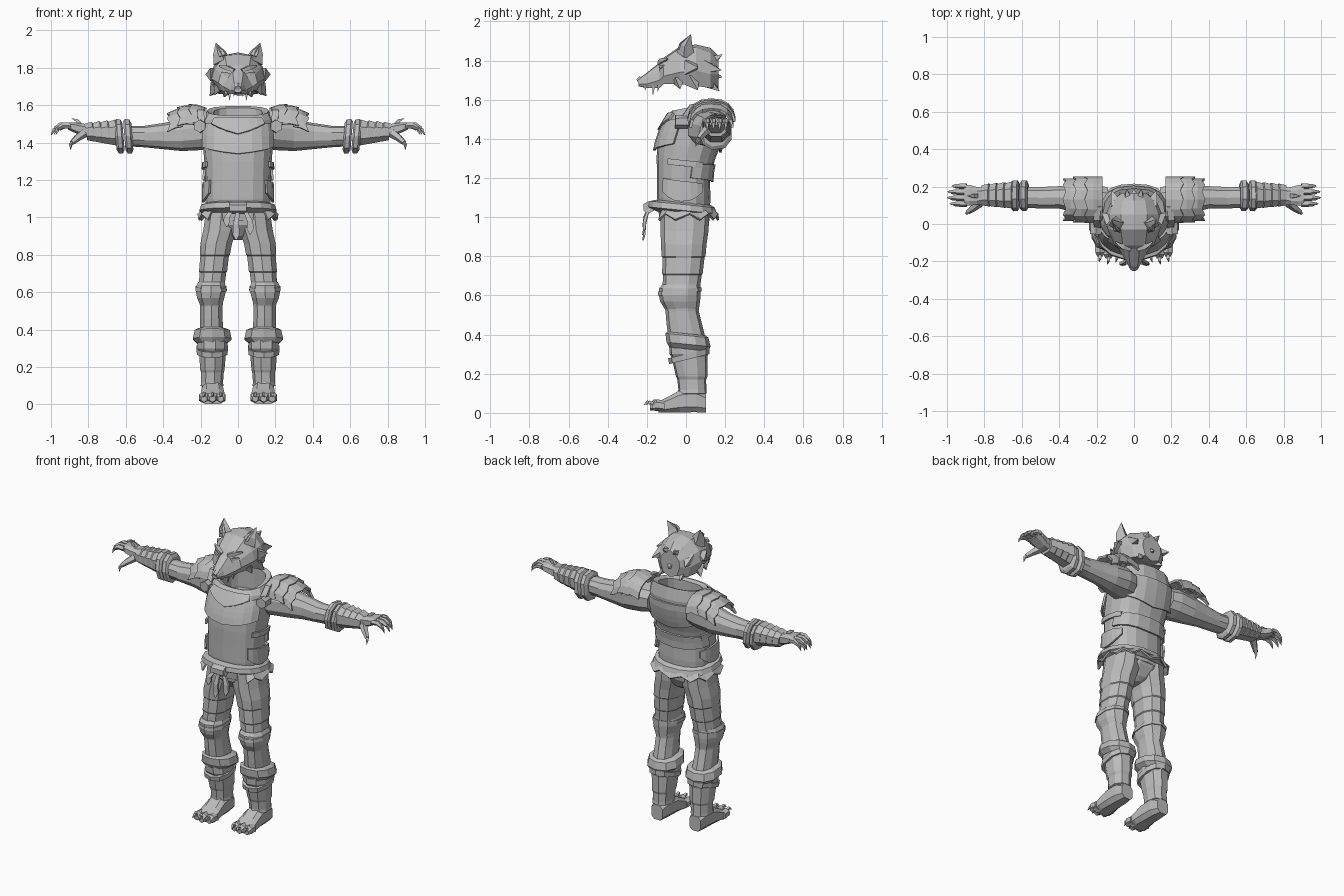
import bpy, bmesh, math
from mathutils import Vector

GREY = bpy.data.materials.new("plain_grey")
GREY.diffuse_color = (0.5, 0.5, 0.5, 1)


def loft(name, rings, mirror=False, closed=True, caps=True, thick=0):
    """Skin a list of equal-length point rings."""
    bm = bmesh.new()
    vs = [[bm.verts.new(p) for p in r] for r in rings]
    n = len(vs[0])
    for a, b in zip(vs, vs[1:]):
        for i in range(n if closed else n - 1):
            j = (i + 1) % n
            bm.faces.new((a[i], a[j], b[j], b[i]))
    if closed and caps:
        bm.faces.new(vs[0][::-1])
        bm.faces.new(vs[-1])
    bmesh.ops.recalc_face_normals(bm, faces=bm.faces)
    me = bpy.data.meshes.new(name)
    bm.to_mesh(me)
    bm.free()
    me.materials.append(GREY)
    ob = bpy.data.objects.new(name, me)
    bpy.context.collection.objects.link(ob)
    if thick:
        s = ob.modifiers.new("thickness", 'SOLIDIFY')
        s.thickness, s.offset = thick, 0
    if mirror:
        m = ob.modifiers.new("mirror", 'MIRROR')
        m.use_mirror_merge = False
    return ob


def power(v, p):
    return math.copysign(abs(v) ** (2 / p), v)


def oval(axis, c, a0, a1, b0, b1, n=10, p=2.3, tilt=0):
    """Rounded cross-section across an axis, given by its extents."""
    out = []
    for i in range(n):
        t = 2 * math.pi * (i + 0.5) / n
        a = (a0 + a1) / 2 + (a1 - a0) / 2 * power(math.cos(t), p)
        b = (b0 + b1) / 2 + (b1 - b0) / 2 * power(math.sin(t), p)
        d = c + tilt * (b - (b0 + b1) / 2)
        out.append({'x': (d, a, b), 'y': (a, d, b), 'z': (a, b, d)}[axis])
    return out


def tube(name, axis, secs, mirror=True, **kw):
    return loft(name, [oval(axis, *s, **kw) for s in secs], mirror)


def limb(name, pts, radii, n=5, mirror=True):
    """Tapered bar along a short path."""
    pts = [Vector(p) for p in pts]
    q = (pts[-1] - pts[0]).to_track_quat('Z', 'Y')
    ang = [2 * math.pi * (i + 0.5) / n for i in range(n)]
    return loft(name, [[p + q @ Vector((r * math.cos(a), r * math.sin(a), 0)) for a in ang]
                       for p, r in zip(pts, radii)], mirror)


# ---- torso: z, half width, front y, back y
TORSO = [(0.98, .165, -.135, .12), (1.1, .175, -.148, .125), (1.2, .175, -.148, .122), (1.3, .18, -.15, .15),
         (1.36, .185, -.148, .175), (1.45, .19, -.125, .2), (1.52, .185, -.095, .205), (1.57, .165, -.07, .19)]


def torso_pt(t, z, off=0, dz=0):
    z = min(max(z, TORSO[0][0]), TORSO[-1][0])
    for a, b in zip(TORSO, TORSO[1:]):
        if z <= b[0]:
            f = (z - a[0]) / (b[0] - a[0])
            w, y0, y1 = (a[k] + (b[k] - a[k]) * f for k in (1, 2, 3))
            break
    return Vector(((w + off) * power(math.sin(t), 2.5),
                   (y0 + y1) / 2 - ((y1 - y0) / 2 + off) * power(math.cos(t), 2.5), z + dz))


TH = [2 * math.pi * i / 16 for i in range(16)]
body = [[torso_pt(t, s[0]) for t in TH] for s in TORSO]
for p in body[-1]:
    p.z += 0.2 * (p.y - 0.06)
rim = [Vector((p.x * .8, .06 + (p.y - .06) * .82, p.z - .01)) for p in body[-1]]
floor = [Vector((p.x, p.y, 1.44)) for p in rim]
loft("torso", body + [rim, floor])


def panel(name, t0, t1, n, top, bottom, o_top=.012, o_bot=.012, mirror=False, rows=4):
    """Armour plate hugging the torso between two angles in degrees."""
    rings = []
    for k in range(rows + 1):
        f = k / rows
        row = []
        for i in range(n + 1):
            u = i / n
            t = math.radians(t0 + (t1 - t0) * u)
            z = top(u) * (1 - f) + bottom(u) * f
            p = torso_pt(t, z, o_top * (1 - f) + o_bot * f)
            p.z = z
            row.append(p)
        rings.append(row)
    loft(name, rings, mirror, closed=False, thick=.012)


vee = lambda base, dip: (lambda u: base - dip * (1 - abs(2 * u - 1)))
flat = lambda z: (lambda u: z)
panel("chest_plate", -68, 68, 8, vee(1.5, -.0), vee(1.375, .035), .004, .014)
panel("collar_plate", -40, 40, 6, vee(1.53, .0), vee(1.5, .055), .0, .015, rows=2)
panel("back_plate", 110, 250, 8, flat(1.5), vee(1.38, .05), .006, .012)
panel("back_band", 100, 260, 8, flat(1.27), vee(1.2, .02), .004, .012, rows=2)
panel("side_plate", 50, 125, 6, lambda u: 1.2 - .03 * u, lambda u: 1.13 - .05 * math.sin(u * 3.14), .01, .014, True, 2)
panel("side_strap", 60, 120, 4, lambda u: 1.3 - .02 * u, lambda u: 1.27 - .02 * u, .008, .01, True, 1)

# ---- belt, ragged hem and sash
tube("belt", 'z', [(1.075, -.17, .17, -.155, .13), (1.065, -.2, .2, -.19, .15), (1.035, -.21, .21, -.195, .16),
                   (1.015, -.175, .175, -.15, .13)], mirror=False, n=16, tilt=-.1)
panel("ragged_hem", 45, 315, 16, flat(1.04), lambda u: .985 + .03 * (round(u * 16) % 2), .01, .045, rows=1)
limb("sash_knot", [(-.045, -.19, 1.05), (.045, -.19, 1.05)], [.032, .032], 6, False)
for nm, x0, x1, zb in (("sash_tail_left", -.025, -.06, .95), ("sash_tail_middle", .0, -.01, .88),
                       ("sash_tail_right", .03, .065, .91)):
    tube(nm, 'z', [(1.05, x0 - .012, x0 + .012, -.2, -.18), ((1.05 + zb) / 2, x1 - .022, x1 + .022, -.222, -.2),
                   (zb + .03, x1 - .026, x1 + .026, -.222, -.205), (zb, x1 - .004, x1 + .004, -.225, -.215)],
         mirror=False, n=4, p=2)
tube("hips", 'z', [(1.04, -.17, .17, -.135, .125), (.96, -.16, .16, -.125, .115), (.9, -.07, .07, -.08, .08),
                   (.88, -.02, .02, -.04, .05)], mirror=False, n=12)

# ---- legs
tube("trousers", 'z', [(1.03, .0, .175, -.13, .12), (.93, .005, .19, -.13, .115), (.86, .028, .205, -.128, .105),
                       (.8, .04, .208, -.125, .1), (.795, .045, .205, -.12, .095), (.71, .055, .212, -.122, .085),
                       (.705, .06, .208, -.118, .08), (.62, .07, .215, -.12, .07), (.52, .08, .205, -.105, .065),
                       (.46, .08, .205, -.1, .08), (.38, .075, .205, -.09, .1)])
tube("knee_guard", 'z', [(.655, .07, .215, -.122, .07), (.635, .062, .226, -.138, .075), (.6, .062, .228, -.138, .075),
                         (.57, .07, .222, -.132, .072), (.53, .082, .205, -.108, .066)])
tube("knee_band", 'z', [(.63, .058, .23, -.142, .08), (.61, .056, .232, -.144, .08)], tilt=.1)
tube("boot_cuff", 'z', [(.405, .065, .215, -.095, .1), (.395, .04, .235, -.105, .115), (.35, .03, .246, -.1, .125),
                        (.325, .06, .22, -.085, .115)], tilt=-.1)
tube("boot", 'z', [(.35, .055, .22, -.088, .112), (.3, .055, .22, -.085, .115), (.285, .064, .212, -.075, .11),
                   (.185, .072, .206, -.052, .11), (.17, .076, .2, -.045, .104), (.12, .08, .2, -.04, .105),
                   (.1, .078, .203, -.043, .107), (.095, .09, .19, -.03, .095)], n=9)
tube("boot_strap", 'z', [(.305, .05, .226, -.092, .12), (.275, .053, .223, -.086, .12)], tilt=.25)
tube("foot", 'y', [(.103, .095, .18, 0, .1), (.05, .08, .192, 0, .13), (-.03, .076, .196, 0, .12),
                   (-.09, .07, .2, 0, .085), (-.14, .072, .203, 0, .06)], n=8, p=3)
for i, x in enumerate((.092, .137, .182)):
    y = -.012 if i == 1 else 0
    limb("toe_%d" % (i + 1), [(x, -.11, .035), (x, -.15 + y, .04), (x, -.172 + y, .03)], [.03, .029, .018], 6)
    limb("toe_claw_%d" % (i + 1), [(x, -.16 + y, .045), (x, -.185 + y, .055), (x + .005, -.205 + y, .04)],
         [.012, .011, .001], 4)

# ---- arms
tube("arm", 'x', [(.14, 0, .2, 1.37, 1.53), (.2, .01, .215, 1.36, 1.54), (.3, .055, .215, 1.355, 1.525),
                  (.4, .08, .205, 1.365, 1.505), (.5, .08, .2, 1.375, 1.49), (.58, .085, .2, 1.38, 1.49)])
for i, x in enumerate((.565, .612)):
    tube("bracer_cuff_%d" % (i + 1), 'x', [(x, .085, .215, 1.36, 1.505), (x + .01, .07, .236, 1.342, 1.525),
         (x + .032, .068, .238, 1.342, 1.528), (x + .043, .08, .22, 1.36, 1.515)], n=9, tilt=.08)
wraps = [(.64, .08, .225, 1.375, 1.52)]
for k in range(4):
    x, s = .65 + k * .042, k * .004
    wraps += [(x, .078 + s, .232 - s, 1.378 + 2 * s, 1.528 - s), (x + .036, .084 + s, .222 - s, 1.386 + 2 * s, 1.516 - s)]
tube("forearm_wrap", 'x', wraps, n=8, tilt=.12)
tube("hand", 'x', [(.8, .105, .195, 1.425, 1.5), (.84, .1, .2, 1.435, 1.505), (.88, .095, .212, 1.455, 1.51),
                   (.91, .1, .21, 1.47, 1.508)], n=8, p=3)
for i, y in enumerate((.108, .14, .172, .203)):
    e = (0, .015, .012, -.01)[i]
    limb("finger_%d" % (i + 1), [(.895, y, 1.49), (.935 + e, y, 1.492), (.965 + e, y, 1.475)], [.018, .016, .012], 5)
    limb("finger_claw_%d" % (i + 1), [(.955 + e, y, 1.482), (.97 + e, y, 1.47), (.985 + e, y, 1.44)], [.011, .01, .001], 4)
limb("thumb", [(.825, .115, 1.45), (.86, .085, 1.425), (.888, .065, 1.4)], [.026, .02, .014], 5)
limb("thumb_claw", [(.88, .07, 1.405), (.895, .058, 1.39), (.895, .05, 1.362)], [.012, .01, .001], 4)
limb("knuckle_spike", [(.84, .15, 1.49), (.86, .15, 1.518), (.89, .15, 1.53)], [.018, .012, .001], 4)

# ---- layered shoulder guards
for k, (x0, x1, z0, z1, r) in enumerate(((.17, .265, 1.58, 1.6, .118), (.235, .325, 1.59, 1.583, .117),
                                         (.295, .378, 1.578, 1.55, .108))):
    rows = []
    for x, top in ((x0, z0), ((x0 + x1) / 2, (z0 + z1) / 2 + .006), (x1, z1)):
        row = []
        for i in range(9):
            a = math.radians(8 + 164 * i / 8)
            jag = .016 * (i % 2) if x == x1 else 0
            row.append((x - jag, .13 - r * power(math.cos(a), 2.4), top - .115 + .115 * power(math.sin(a), 2.4)))
        rows.append(row)
    loft("shoulder_plate_%d" % (k + 1), rows, True, closed=False, thick=.014)
limb("shoulder_stud", [(.205, -.055, 1.488), (.2, .01, 1.488)], [.034, .036], 6)
limb("shoulder_strap", [(.195, -.01, 1.5), (.2, .03, 1.56), (.19, .1, 1.58)], [.025, .025, .02], 4)

# ---- head: y, then half outline from crown to chin as (x, z)
HEAD = [(-.243, (0, 1.705), (.014, 1.703), (.02, 1.69), (.02, 1.68), (.014, 1.67), (0, 1.668)),
        (-.2, (0, 1.738), (.024, 1.735), (.034, 1.71), (.042, 1.68), (.03, 1.66), (0, 1.67)),
        (-.135, (0, 1.79), (.028, 1.785), (.055, 1.745), (.08, 1.7), (.062, 1.66), (0, 1.695)),
        (-.115, (0, 1.815), (.06, 1.805), (.092, 1.765), (.105, 1.72), (.085, 1.68), (0, 1.695)),
        (-.03, (0, 1.872), (.07, 1.865), (.125, 1.8), (.14, 1.74), (.11, 1.68), (0, 1.69)),
        (.05, (0, 1.882), (.07, 1.868), (.13, 1.81), (.15, 1.75), (.125, 1.67), (0, 1.675)),
        (.125, (0, 1.865), (.06, 1.84), (.105, 1.79), (.12, 1.73), (.1, 1.66), (0, 1.66)),
        (.165, (0, 1.825), (.04, 1.8), (.065, 1.77), (.07, 1.73), (.05, 1.67), (0, 1.65))]
loft("head", [[(x, s[0], z) for x, z in s[1:]] + [(-x, s[0], z) for x, z in s[-2:1:-1]] for s in HEAD])
limb("ear", [(.083, 0, 1.83), (.1, 0, 1.88), (.118, .024, 1.932)], [.05, .035, .002], 4)
limb("inner_ear", [(.083, -.03, 1.86), (.095, -.022, 1.885), (.113, .008, 1.917)], [.022, .018, .002], 3)
TUFTS = [((.125, .02, 1.765), (.172, .06, 1.765), .05), ((.11, .03, 1.7), (.15, .06, 1.65), .045),
         ((.09, .1, 1.77), (.12, .18, 1.75), .045), ((.06, .11, 1.69), (.075, .17, 1.645), .04),
         ((.03, .13, 1.8), (.04, .185, 1.83), .035), ((.1, -.04, 1.7), (.125, -.03, 1.655), .035)]
for i, (b, t, r) in enumerate(TUFTS):
    limb("fur_tuft_%d" % (i + 1), [b, t], [r, .002], 4)
limb("nape_tuft", [(0, .12, 1.73), (0, .185, 1.715)], [.05, .002], 4, False)
limb("brow", [(.02, -.138, 1.785), (.06, -.122, 1.8), (.1, -.095, 1.81)], [.012, .016, .006], 4)
limb("eye", [(.035, -.133, 1.762), (.06, -.127, 1.766), (.088, -.114, 1.775)], [.006, .014, .005], 4)
limb("nose", [(0, -.225, 1.7), (0, -.246, 1.69)], [.024, .016], 6, False)
for i, (x, y, l) in enumerate(((.045, -.165, .045), (.022, -.205, .02), (.065, -.14, .025))):
    limb("fang_%d" % (i + 1), [(x, y, 1.675), (x, y - .004, 1.668 - l)], [.012, .001], 4)
